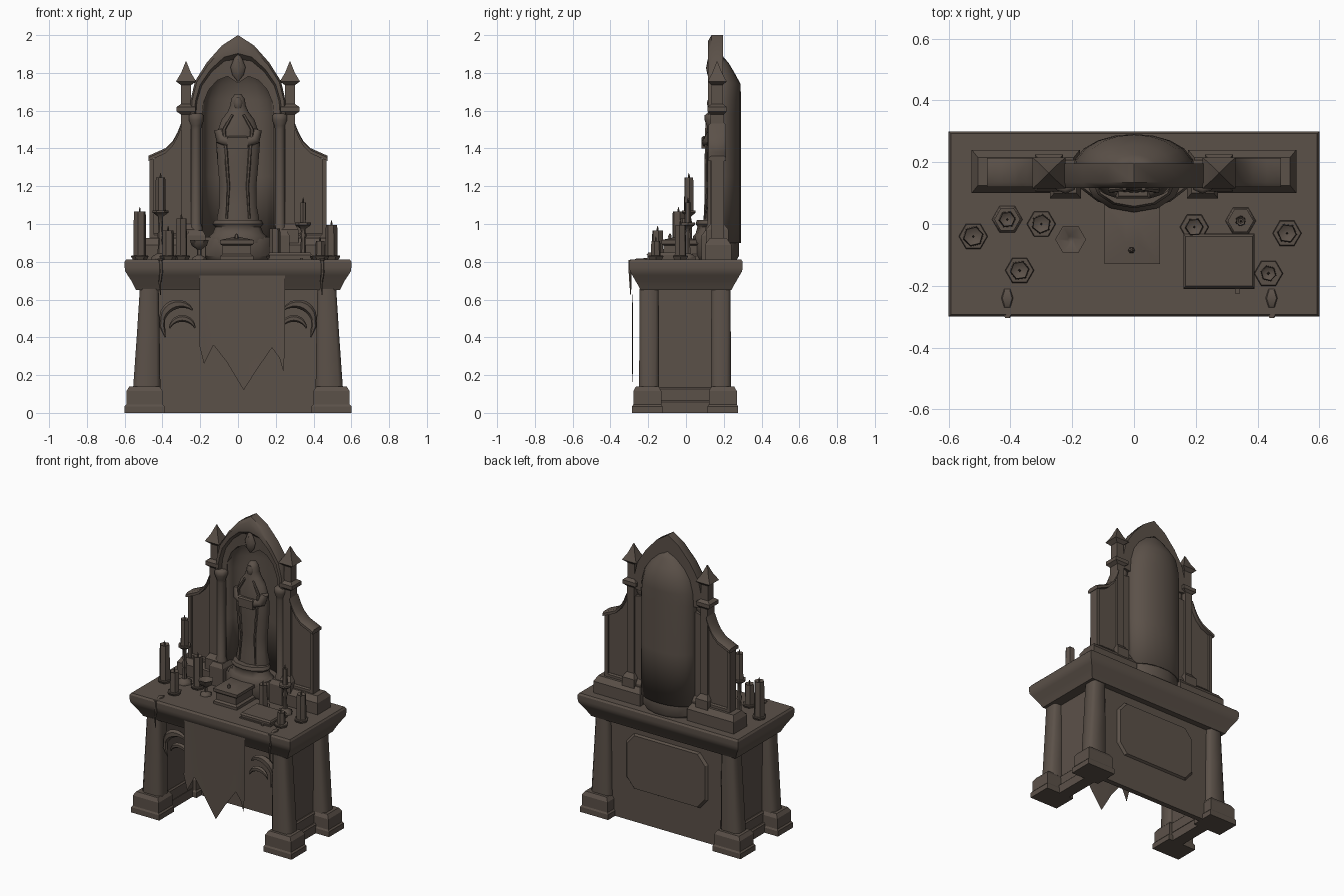
import bpy, bmesh, math, random
from math import sin, cos, pi, radians

random.seed(4)
stone = bpy.data.materials.new("dark brown stone")
stone.diffuse_color = (0.105, 0.082, 0.066, 1)


def make(name, verts, faces, angle=35):
    me = bpy.data.meshes.new(name)
    me.from_pydata(verts, [], faces)
    bm = bmesh.new()
    bm.from_mesh(me)
    bmesh.ops.recalc_face_normals(bm, faces=bm.faces)
    bm.to_mesh(me)
    bm.free()
    me.materials.append(stone)
    me.shade_smooth()
    me.set_sharp_from_angle(angle=radians(angle))
    ob = bpy.data.objects.new(name, me)
    bpy.context.collection.objects.link(ob)
    return ob


def loft(name, rings, caps=True, closed=True, angle=35):
    n = len(rings[0])
    verts = [v for r in rings for v in r]
    faces = []
    for i in range(len(rings) - 1):
        for j in range(n if closed else n - 1):
            k = (j + 1) % n
            faces.append((i*n + j, i*n + k, (i+1)*n + k, (i+1)*n + j))
    if caps:
        faces += [tuple(range(n)), tuple((len(rings) - 1)*n + j for j in range(n))]
    return make(name, verts, faces, angle)


def blocks(name, cx, cy, levels):
    """Stack of rectangles: (half x, half y, z)."""
    return loft(name, [[(cx - a, cy - b, z), (cx + a, cy - b, z), (cx + a, cy + b, z), (cx - a, cy + b, z)]
                       for a, b, z in levels], angle=25)


def box(name, x0, x1, y0, y1, z0, z1, bev=0.008):
    a, b = abs(x1 - x0)/2, (y1 - y0)/2
    return blocks(name, (x0 + x1)/2, (y0 + y1)/2,
                  [(a, b, z0), (a, b, z1 - bev), (a - bev, b - bev, z1)])


def lathe(name, cx, cy, prof, n=6, ys=1.0, angle=50, turn=0.0):
    """Turned part: profile of (radius, z)."""
    return loft(name, [[(cx + r*cos(2*pi*j/n + turn), cy + ys*r*sin(2*pi*j/n + turn), z) for j in range(n)]
                       for r, z in prof], angle=angle)


def plate(name, outline, y0, y1):
    return loft(name, [[(x, y, z) for x, z in outline] for y in (y0, y1)])


# ---- altar table ----
blocks("table_top", 0, 0, [(.54, .24, .65), (.55, .25, .67), (.565, .268, .70), (.585, .285, .73),
                           (.597, .297, .75), (.6, .3, .77), (.6, .3, .80), (.592, .292, .812)])
for s in (-1, 1):
    for cy, tag in ((-.205, "front"), (.195, "back")):
        blocks(tag + "_leg_base", s*.495, cy, [(.105, .08, 0), (.105, .08, .035), (.096, .074, .045),
                                               (.096, .074, .115), (.08, .06, .14)])
        rings = []
        for cx, a, b, z in ((.483, .072, .053, .135), (.475, .060, .052, .42), (.47, .05, .05, .655)):
            c = .3*a
            pts = [(-a, -b + c), (-a + c, -b), (a - c, -b), (a, -b + c), (a, b - c), (a - c, b), (-a + c, b), (-a, b - c)]
            rings.append([(s*cx + x, cy + .01*(1 if cy < 0 else -1) + y, z) for x, y in pts])
        loft(tag + "_leg", rings, angle=50)
    # side walls and their stepped footing
    box("side_wall", s*.43, s*.47, -.16, .15, 0, .655, .002)
    box("side_footing", s*.42, s*.50, -.15, .14, 0, .065)
    box("side_footing_step", s*.42, s*.485, -.15, .14, .06, .135)

# back wall with raised chamfered panel
box("back_wall", -.43, .43, .165, .20, 0, .655, .002)
octa = [(-.31, .29), (-.25, .22), (.25, .22), (.31, .29), (.31, .53), (.25, .60), (-.25, .60), (-.31, .53)]
loft("back_panel", [[(x*k, y, .41 + (z - .41)*k) for x, z in octa] for k, y in ((1, .195), (.94, .215))], angle=20)

# ragged altar cloth
top = [-.205, -.18, -.13, -.06, .03, .10, .18, .22, .24, .25]
low = [.36, .26, .36, .27, .12, .23, .345, .29, .22, .36]
loft("altar_cloth", [[(x, -.283 + .004*sin(40*x)*t, .745 + (z - .745)*t) for x, z in zip(top, low)]
                     for t in (0, .25, .5, .75, 1)], caps=False, closed=False)


# carved crescents inside the front opening
def tube(name, pts, n=6):
    """Pts: (x, z, radius, y)."""
    rings = []
    for i, (x, z, r, y) in enumerate(pts):
        a, b = pts[max(i - 1, 0)], pts[min(i + 1, len(pts) - 1)]
        dx, dz = b[0] - a[0], b[1] - a[1]
        l = math.hypot(dx, dz) or 1
        rings.append([(x - dz/l*r*cos(2*pi*j/n), y + r*sin(2*pi*j/n), z + dx/l*r*cos(2*pi*j/n)) for j in range(n)])
    return loft(name, rings, angle=50)


for s in (-1, 1):
    for cx, cz, rad, a0, a1, thick in ((.31, .485, .092, -20, 140, .024), (.295, .43, .07, 15, 165, .016)):
        pts = []
        for i in range(11):
            a = radians(a0 + (a1 - a0)*i/10)
            pts.append((s*(cx + rad*cos(a)), cz + rad*sin(a), .002 + thick*sin(pi*(i + .3)/10.6), -.2))
        tube("carved_crescent", pts)
    tube("crescent_tail", [(s*.397, .52, .012, -.2), (s*.402, .46, .016, -.2), (s*.385, .40, .003, -.2)])

# ---- retable ----
for s in (-1, 1):
    blocks("retable_base", s*.35, .17, [(.175, .07, .81), (.175, .07, .89), (.155, .045, .925)])
    curve = [(.475, 1.345), (.43, 1.365), (.385, 1.385), (.345, 1.425), (.32, 1.47), (.30, 1.52)]
    plate("wing_panel", [(s*.2, .9), (s*.46, .9)] + [(s*min(x, .46), z - .01) for x, z in curve]
          + [(s*.2, 1.53)], .148, .188)
    box("wing_post", s*.445, s*.468, .135, .2, .9, 1.345, .001)
    box("wing_rail", s*.27, s*.45, .138, .198, .9, .95)
    # curved coping along the wing top
    loft("wing_coping", [[(s*x, y, z + d) for y, d in ((.12, -.012), (.12, .006), (.135, .016), (.2, .016),
                                                       (.213, .006), (.213, -.012))] for x, z in curve], angle=50)
    # pinnacles
    blocks("pinnacle", s*.275, .165, [(.045, .06, .90), (.045, .06, .97), (.027, .036, 1.0), (.027, .036, 1.58),
                                      (.05, .05, 1.595), (.05, .05, 1.62), (.027, .03, 1.635), (.027, .03, 1.735),
                                      (.053, .05, 1.755), (.026, .026, 1.80), (.002, .002, 1.86)])
    # niche columns
    blocks("column_base", s*.222, .145, [(.05, .062, .81), (.05, .062, .94), (.036, .045, .965)])
    lathe("niche_column", s*.222, .14, [(.036, .955), (.036, .98), (.027, 1.0), (.026, 1.5), (.03, 1.52),
                                        (.042, 1.55), (.042, 1.575), (.03, 1.585)], 8)

# pointed arch with cusped inner edge
outer = [(.258, 1.575), (.25, 1.66), (.228, 1.755), (.165, 1.855), (.085, 1.945), (0, 2.0)]
inner = [(.19, 1.565), (.184, 1.64), (.155, 1.71), (.11, 1.76), (.055, 1.782), (0, 1.745)]
rings = []
for s in (-1, 1):
    half = []
    for (ox, oz), (ix, iz) in zip(outer, inner):
        mix = lambda t: (s*(ox + (ix - ox)*t), oz + (iz - oz)*t)
        half.append([(mix(t)[0], y, mix(t)[1]) for t, y in ((0, .195), (0, .135), (.12, .117), (.38, .117),
                                                           (.5, .145), (1, .15), (1, .195))])
    rings += half if s < 0 else half[::-1][1:]
loft("pointed_arch", rings, angle=40)
lathe("arch_leaf", 0, .13, [(.002, 1.755), (.03, 1.79), (.04, 1.83), (.024, 1.87), (.002, 1.91)], 6, .6)
lathe("arch_leaf_bud", 0, .115, [(.002, 1.785), (.02, 1.825), (.002, 1.87)], 6, .5)

# niche shell: half round, closing to a point
rings = []
for z, w, d in ((.90, .195, .285), (1.25, .195, .285), (1.58, .195, .285), (1.66, .188, .285), (1.74, .165, .283),
                (1.80, .125, .25), (1.85, .075, .22), (1.885, .004, .19)):
    rings.append([(-w*cos(pi*j/10), .155 + (d - .155)*sin(pi*j/10)**.8, z) for j in range(11)])
shell = loft("niche_shell", rings, caps=False, closed=False, angle=50)
mod = shell.modifiers.new("thickness", 'SOLIDIFY')
mod.thickness = .012
mod.offset = 0
loft("niche_plinth", [[(k*.19*cos(2*pi*j/14), .165 + k*.118*sin(2*pi*j/14), z) for j in range(14)]
                      for k, z in ((.9, .81), (1, .83), (1, .91), (.95, .93))])

# ---- statue ----
lathe("statue_pedestal", 0, .14, [(.155, .90), (.155, .935), (.135, .95), (.12, .985), (.135, 1.0), (.125, 1.02)], 12, .66)
rings = []
for r, d, z in ((.108, .062, 1.0), (.112, .062, 1.03), (.098, .052, 1.1), (.097, .052, 1.2), (.108, .056, 1.32), (.116, .06, 1.42),
                (.112, .058, 1.48), (.088, .052, 1.55), (.055, .044, 1.595), (.04, .04, 1.63), (.037, .038, 1.66), (.018, .02, 1.688)):
    fold = .05 if z < 1.4 else 0
    rings.append([(r*cos(2*pi*j/20)*(1 + fold*(j % 2)), .16 + d*sin(2*pi*j/20)*(1 + 2*fold*(j % 2)), z) for j in range(20)])
loft("robed_statue", rings, angle=60)
lathe("statue_face", 0, .128, [(.006, 1.60), (.021, 1.62), (.024, 1.645), (.012, 1.67)], 8, .7)
for s in (-1, 1):
    tube("statue_sleeve", [(s*.105, 1.50, .022, .14), (s*.09, 1.45, .03, .125), (s*.05, 1.435, .03, .112),
                           (s*.015, 1.445, .02, .105)], 8)
    tube("mantle_edge", [(s*.03, 1.58, .008, .115), (s*.075, 1.5, .01, .11), (s*.065, 1.40, .01, .108),
                         (s*.05, 1.2, .008, .106), (s*.06, 1.03, .006, .1)])
box("statue_hands", -.058, .052, .082, .13, 1.40, 1.465)

# ---- things on the table ----
blocks("offering_box", -.006, -.03, [(.088, .1, .81), (.088, .1, .83), (.075, .088, .84), (.075, .088, .885),
                                    (.09, .1, .895), (.09, .1, .915), (.02, .03, .93)])
lathe("box_knob", -.008, -.085, [(.008, .91), (.011, .935), (.003, .95)])
blocks("book_cover", .275, -.12, [(.115, .09, .812), (.115, .09, .82)])
blocks("book_pages", .275, -.12, [(.108, .083, .82), (.108, .083, .837)])
blocks("book_lid", .275, -.12, [(.115, .088, .837), (.108, .08, .848)])
blocks("book_ribbon", .335, -.212, [(.008, .012, .812), (.008, .012, .82)])
lathe("goblet", -.205, -.05, [(.04, .81), (.036, .822), (.012, .835), (.012, .865), (.04, .885), (.05, .915),
                              (.042, .915), (.01, .89)], 6)


def candle(x, y, r, top, stand=None):
    z0 = .81
    if stand:
        lathe("candlestick", x, y, [(.05, z0), (.046, .828), (.016, .845), (.012, .92), (.019, .94), (.012, .96),
                                    (.014, stand - .02), (.042, stand), (.042, stand + .012), (.01, stand + .012)])
        z0 = stand
    else:
        lathe("candle_dish", x, y, [(.036, z0), (.047, .828), (.044, .832)])
    t = random.uniform(0, 1)
    lathe("candle", x, y, [(r*1.06, z0), (r, z0 + .03), (r*.96, top - .015), (r*.9, top), (r*.5, top - .008)], 6, turn=t)
    lathe("candle_wick", x, y, [(.005, top - .012), (.005, top + .01), (.001, top + .025)], 4)


for c in ((-.52, -.04, .034, 1.065), (-.41, .015, .027, 1.245, 1.06), (-.30, 0, .032, 1.03), (-.37, -.15, .032, .965),
          (.195, -.01, .03, .975), (.345, .01, .017, 1.115, .995), (.495, -.03, .032, .995), (.435, -.16, .026, .91)):
    candle(*c)

# wax drips running over the front edge
for x in (-.41, .445):
    lathe("wax_pool", x, -.24, [(.02, .811), (.016, .817)], 6, 1.8)
    tube("wax_drip", [(x, .81, .012, -.294), (x + .004, .75, .009, -.296), (x - .004, .69, .007, -.294), (x, .625, .002, -.293)])
